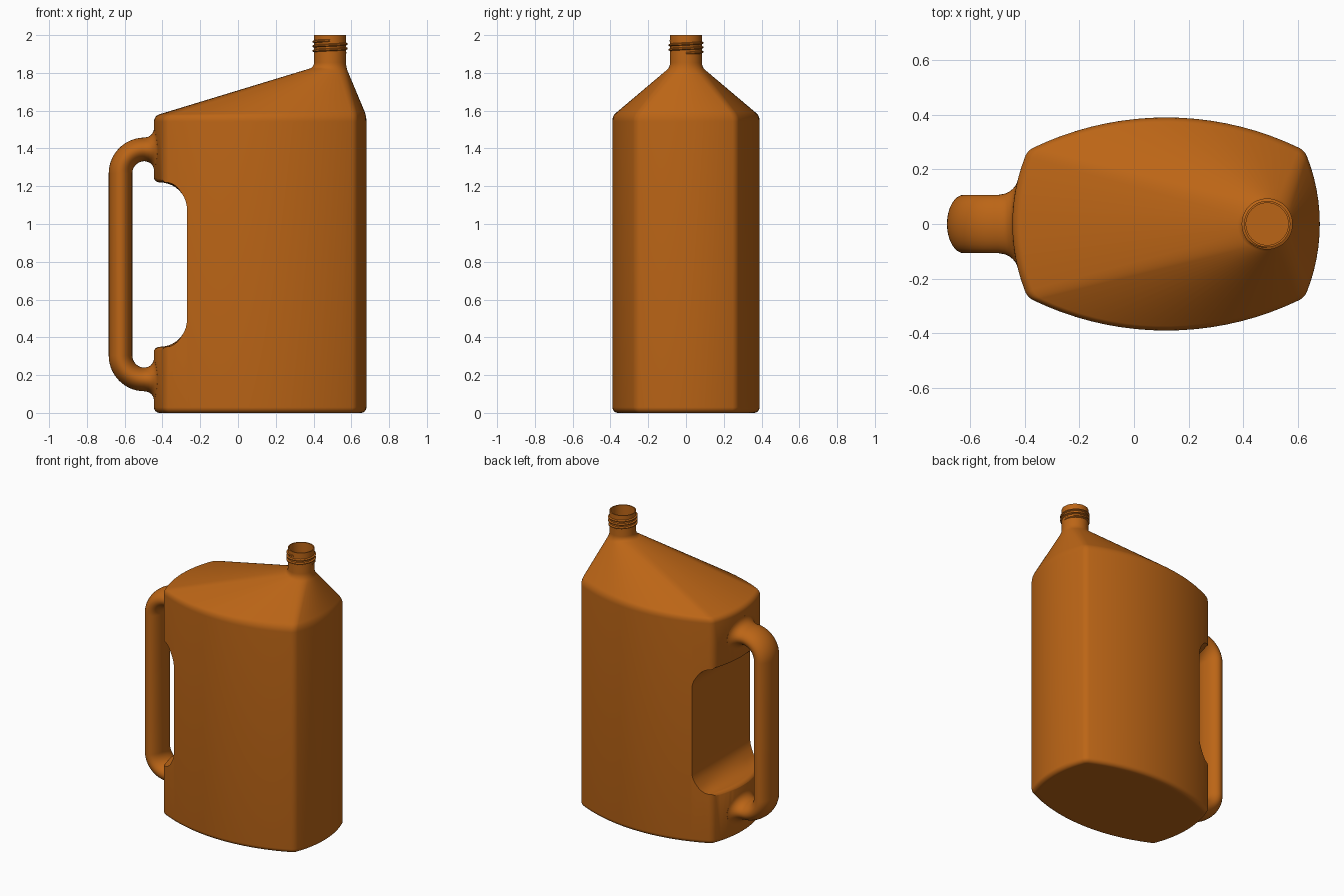
import bpy, bmesh, math
from mathutils import Vector

if "Cube" in bpy.data.objects:
    bpy.data.objects.remove(bpy.data.objects["Cube"])

mat = bpy.data.materials.new("orange_plastic")
mat.diffuse_color = (0.5, 0.13, 0.008, 1)
mat.use_nodes = True
mat.node_tree.nodes["Principled BSDF"].inputs["Base Color"].default_value = mat.diffuse_color


def round_path(points, cuts, steps=8):
    """Polyline with circular corners; cuts = tangent length per point."""
    pts = [Vector(p) for p in points]
    out = []
    for i, (p, c) in enumerate(zip(pts, cuts)):
        if c == 0:
            out.append(p)
            continue
        d1 = (p - pts[i - 1]).normalized()
        d2 = (pts[i + 1] - p).normalized()
        a, b = p - d1 * c, p + d2 * c
        w = math.sqrt(max(0.0, (1 + d1.dot(d2)) / 2))
        for k in range(steps + 1):
            t = k / steps
            m = (1 - t) ** 2, 2 * w * t * (1 - t), t * t
            out.append((a * m[0] + p * m[1] + b * m[2]) / sum(m))
    return out


def skin(name, rings):
    """Closed rings bridged in order, with both ends capped."""
    bm = bmesh.new()
    vs = [[bm.verts.new(p) for p in r] for r in rings]
    n = len(vs[0])
    for r, s in zip(vs, vs[1:]):
        for j in range(n):
            bm.faces.new((r[j], r[(j + 1) % n], s[(j + 1) % n], s[j]))
    bm.faces.new(vs[0][::-1])
    bm.faces.new(vs[-1])
    bmesh.ops.recalc_face_normals(bm, faces=bm.faces)
    me = bpy.data.meshes.new(name)
    bm.to_mesh(me)
    bm.free()
    me.materials.append(mat)
    ob = bpy.data.objects.new(name, me)
    bpy.context.collection.objects.link(ob)
    return ob


def activate(ob):
    bpy.ops.object.select_all(action='DESELECT')
    ob.select_set(True)
    bpy.context.view_layer.objects.active = ob


# Footprint: four shallow arcs meeting at corners, swollen by a corner radius
HX, HY, CX, CY, RAD, MID = 0.5025, 0.33, 0.46, 0.225, 0.06, 0.1175
NECK_X, NECK_R = 0.4875, 0.0845
RE = (CY ** 2 + (HX - CX) ** 2) / (2 * (HX - CX))
RS = (CX ** 2 + (HY - CY) ** 2) / (2 * (HY - CY))
AE, AS = math.asin(CY / RE), math.pi / 2 - math.asin(CX / RS)


def outline(th, r):
    c, s = math.cos(th), math.sin(th)
    phi = math.atan2(abs(s), abs(c))
    if phi < AE:
        x, y = RE * abs(c) - (RE - HX), RE * abs(s)
    elif phi > AS:
        x, y = RS * abs(c), RS * abs(s) - (RS - HY)
    else:
        x, y = CX, CY
    return MID + math.copysign(x, c) + r * c, math.copysign(y, s) + r * s


quarter = [AE * k / 6 for k in range(6)]
quarter += [AE + (AS - AE) * k / 8 for k in range(8)]
quarter += [AS + (math.pi / 2 - AS) * k / 9 for k in range(10)]
angles = sorted({round(a % (2 * math.pi), 5) for q in quarter
                 for a in (q, math.pi - q, math.pi + q, 2 * math.pi - q)})

# Body, shoulder and hollow neck: one rounded column per footprint point
columns = []
for th in angles:
    x, y = outline(th, RAD)
    bx, by = outline(th, 0.01)
    c, s = math.cos(th), math.sin(th)
    nx, ny = NECK_X + NECK_R * c, NECK_R * s
    ix, iy = NECK_X + 0.077 * c, 0.077 * s
    columns.append(round_path(
        [(bx, by, 0), (x, y, 0), (x, y, 1.572), (nx, ny, 1.83),
         (nx, ny, 2), (ix, iy, 2), (ix, iy, 1.6)],
        [0, 0.03, 0.03, 0.025, 0, 0, 0], 6))
body = skin("bottle_body", list(zip(*columns)))

# Hand clearance notch, its lips following the curved back wall
notch = round_path(
    [(-0.7, 0, 1.27), (-0.448, 0, 1.27), (-0.448, 0, 1.22), (-0.27, 0, 1.22),
     (-0.27, 0, 0.35), (-0.448, 0, 0.35), (-0.448, 0, 0.30), (-0.7, 0, 0.30)],
    [0, 0, 0.034, 0.143, 0.143, 0.034, 0, 0], 10)
slices = []
for k in range(-8, 9):
    y = 0.5 * (k / abs(k) if abs(k) == 8 else k * 0.07)
    shift = 0.72 * min(abs(y), 0.24) ** 2
    slices.append([(p.x + shift * min(1, max(0, (-0.3 - p.x) / 0.14)), y, p.z)
                   for p in notch])
cutter = skin("notch_cutter", slices)
cutter.hide_render = True
activate(body)
mod = body.modifiers.new("notch", 'BOOLEAN')
mod.operation, mod.solver, mod.object = 'DIFFERENCE', 'EXACT', cutter
bpy.ops.object.modifier_apply(modifier="notch")
bpy.data.objects.remove(cutter)

# Handle: oval section swept around a C path, flaring into the body
stub = [-0.43, -0.445, -0.446, -0.449, -0.454, -0.462, -0.475]
path = round_path(
    [(x, 0, 1.395) for x in stub] + [(-0.622, 0, 1.395), (-0.622, 0, 0.177)]
    + [(x, 0, 0.177) for x in reversed(stub)],
    [0] * 7 + [0.127, 0.127] + [0] * 7, 14)
rings = []
for i, p in enumerate(path):
    t = (path[min(i + 1, len(path) - 1)] - path[max(i - 1, 0)]).normalized()
    n = Vector((t.z, 0, -t.x))
    u = min(1, max(0, (p.x + 0.495) / 0.05))
    flare = 0.05 * (1 - math.sqrt(1 - u * u))
    ring = []
    for k in range(32):
        a = 2 * math.pi * k / 32
        q = p + n * (0.0625 + flare) * math.cos(a)
        q.y = (0.107 + flare) * math.sin(a)
        q.x += 0.74 * q.y ** 2 * u
        ring.append(q)
    rings.append(ring)
handle = skin("handle", rings)

# Screw thread: small ridge wound around the neck, fading at both ends
rings = []
TURNS, PER = 2.75, 48
N = int(TURNS * PER)
for i in range(N + 1):
    a = 2 * math.pi * i / PER
    z = 1.905 + 0.024 * i / PER
    h = min(1, 0.15 + i / 8, 0.15 + (N - i) / 8)
    rings.append([(NECK_X + r * math.cos(a), r * math.sin(a), z + dz)
                  for r, dz in ((0.082, -0.009), (NECK_R + 0.009 * h, -0.003),
                                (NECK_R + 0.009 * h, 0.003), (0.082, 0.009))])
thread = skin("neck_thread", rings)

for ob in (body, handle, thread):
    activate(ob)
    bpy.ops.object.shade_smooth_by_angle(angle=math.radians(32))
